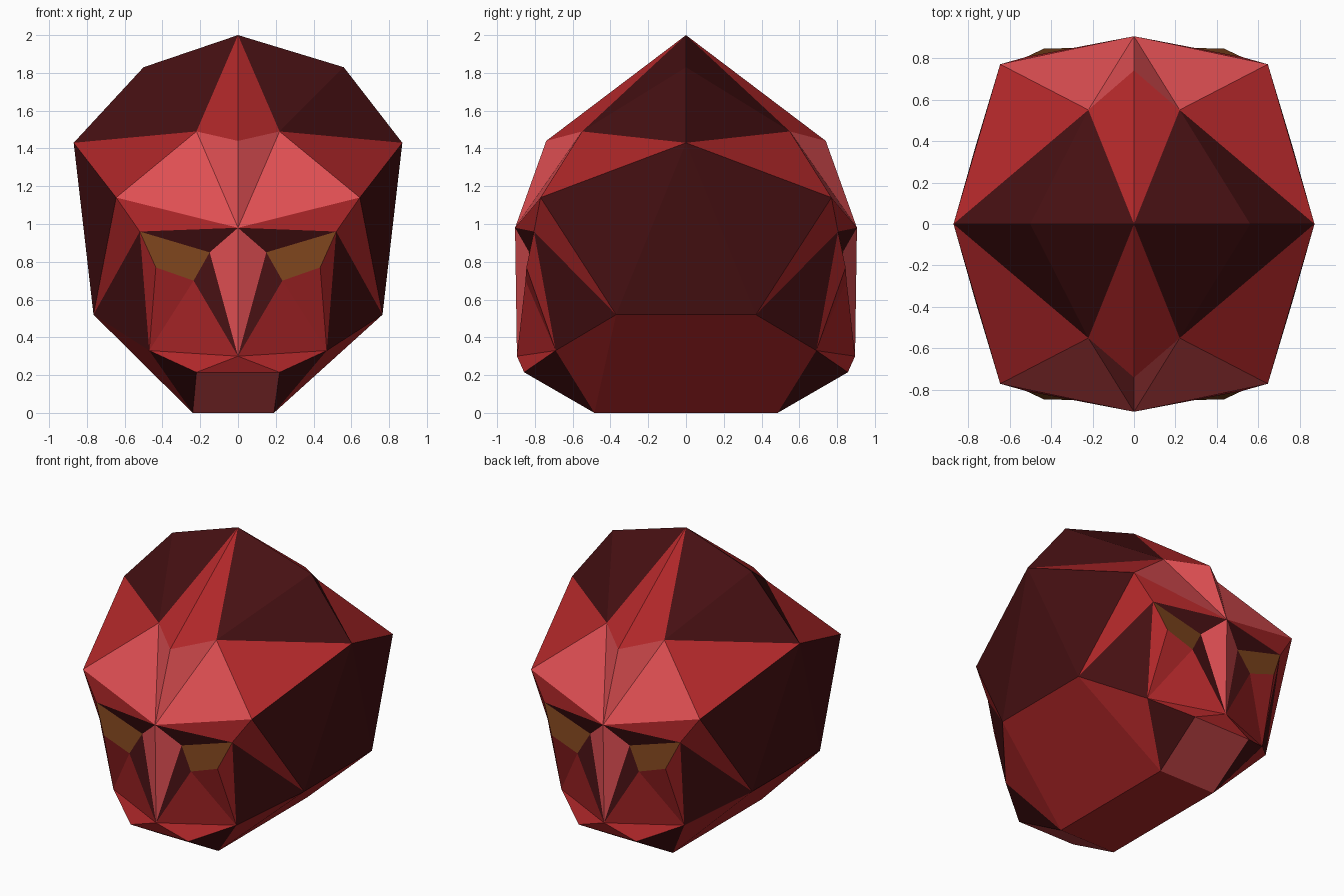
import bpy
import bmesh
from mathutils import Vector

cube = bpy.data.objects.get("Cube")
if cube:
    bpy.data.objects.remove(cube, do_unlink=True)


def make_material(name, rgb):
    mat = bpy.data.materials.new(name)
    mat.use_nodes = True
    color = (*rgb, 1)
    mat.diffuse_color = color
    node = next(n for n in mat.node_tree.nodes if n.type == 'BSDF_PRINCIPLED')
    node.inputs["Base Color"].default_value = color
    node.inputs["Roughness"].default_value = 0.8
    return mat


red = make_material("red", (0.43, 0.02, 0.022))
light = make_material("light red", (0.74, 0.078, 0.086))
dark = make_material("dark maroon", (0.06, 0.005, 0.006))
amber = make_material("dark amber", (0.19, 0.053, 0.011))

# Corner points of one quarter of the head
P = {
    "apex": (0, 0, 2), "crest": (0.53, 0, 1.83), "temple": (0.87, 0, 1.43),
    "hairline": (0.22, -0.55, 1.49), "forehead": (0, -0.74, 1.44),
    "brow": (0.645, -0.77, 1.14), "bridge": (0, -0.905, 0.98),
    "eye_outer": (0.52, -0.805, 0.96), "eye_inner": (0.15, -0.83, 0.85),
    "eye_low": (0.235, -0.85, 0.70), "eye_side": (0.435, -0.845, 0.77),
    "nose_tip": (0, -0.895, 0.30), "ear": (0.765, -0.37, 0.52),
    "jaw": (0.47, -0.69, 0.33), "chin": (0.22, -0.857, 0.215),
    "base": (0.215, -0.485, 0),
}
# Slight sideways lean of some points
LEAN = {"crest": 0.03, "base": -0.025}


def point(name, flip_x, flip_y):
    """Corner by name; a trailing /x or /y takes its mirrored twin."""
    name, _, twin = name.partition("/")
    x, y, z = P[name]
    if flip_x != (twin == "x"):
        x = -x
    if flip_y != (twin == "y"):
        y = -y
    return (x + LEAN.get(name, 0), y, z)


def build(name, mat, faces):
    """Make a part from quarter faces, mirrored left-right and front-back."""
    bm = bmesh.new()
    verts, done = {}, set()
    for flip_x in (False, True):
        for flip_y in (False, True):
            for face in faces:
                pts = [point(n, flip_x, flip_y) for n in face.split()]
                if frozenset(pts) in done:
                    continue
                done.add(frozenset(pts))
                for p in pts:
                    if p not in verts:
                        verts[p] = bm.verts.new(p)
                f = bm.faces.new([verts[p] for p in pts])
                f.normal_update()
                outward = f.calc_center_median() - Vector((0, 0, 0.95))
                if f.normal.dot(outward) < 0:
                    f.normal_flip()
    mesh = bpy.data.meshes.new(name)
    bm.to_mesh(mesh)
    bm.free()
    mesh.materials.append(mat)
    obj = bpy.data.objects.new(name, mesh)
    bpy.context.collection.objects.link(obj)


# Top of the head
build("crown", dark, ["apex hairline crest", "hairline temple crest"])
build("crown_stripe", red, ["apex forehead hairline"])
build("temple_bands", red, ["hairline brow temple"])

# Brow and its underside
build("brow_plates", light, ["hairline forehead bridge", "hairline bridge brow"])
build("brow_underside", red, ["brow bridge eye_outer"])
build("eye_shadows", dark, ["bridge eye_inner eye_outer"])

# Face
build("eyes", amber, ["eye_outer eye_inner eye_low eye_side"])
build("nose", light, ["bridge nose_tip eye_inner"])
build("nose_sides", dark, ["eye_inner nose_tip eye_low"])
build("cheeks", red, ["eye_outer eye_side jaw", "eye_side eye_low jaw",
                      "eye_low nose_tip jaw"])
build("upper_chin", red, ["nose_tip chin jaw", "nose_tip chin/x chin"])
build("chin", light, ["chin chin/x base/x base"])
build("jaw_corners", dark, ["jaw chin base"])

# Sides and underside
build("side_panels", dark, ["temple brow ear", "temple ear ear/y"])
build("cheekbones", red, ["brow eye_outer ear"])
build("cheek_hollows", dark, ["eye_outer jaw ear"])
build("jaw_panels", red, ["ear jaw base", "ear base base/y ear/y"])
build("underside", red, ["base base/x base_twin base/y"] if "base_twin" in P
      else ["base base/x base/y"])
